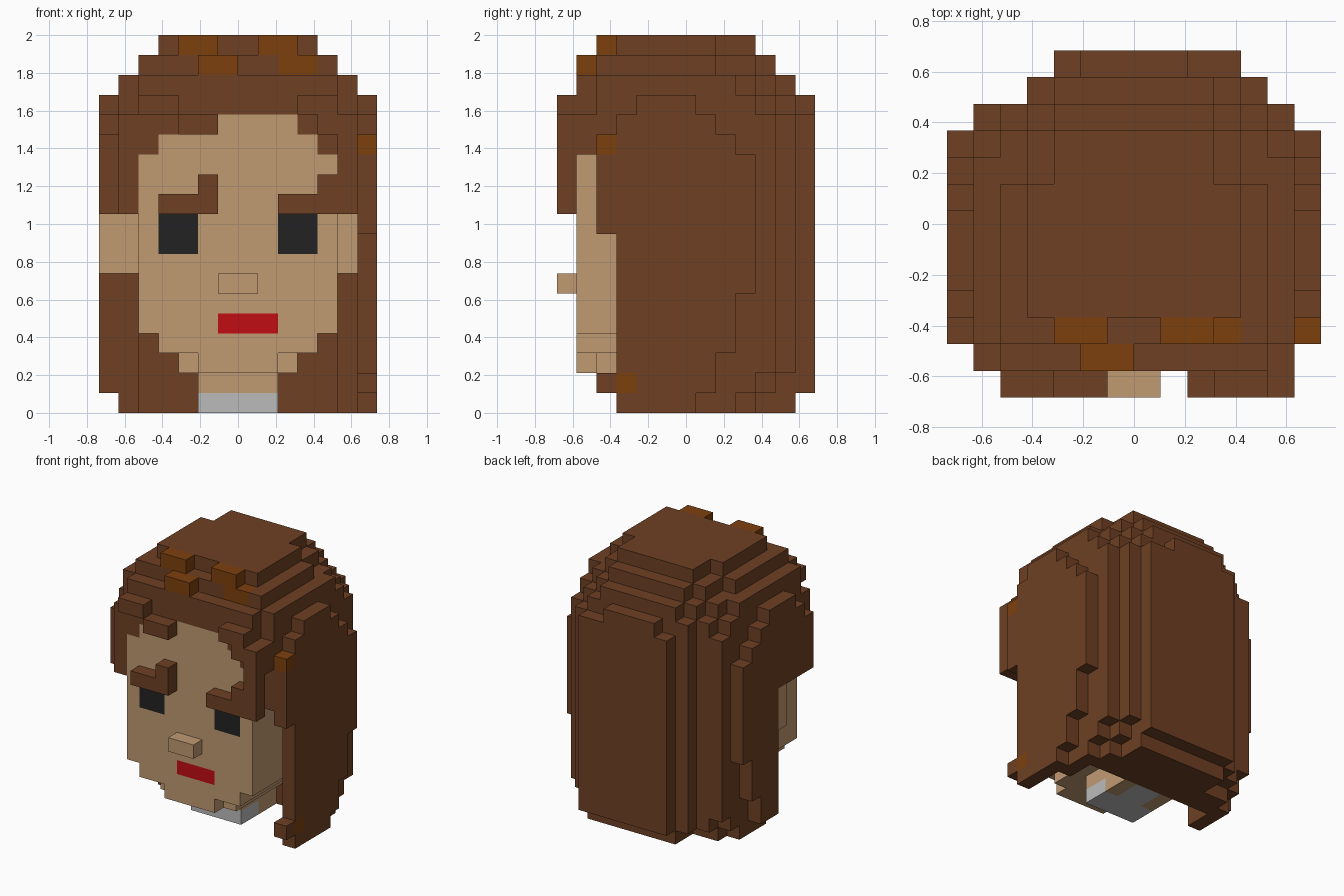
import bpy
import bmesh
from mathutils import Vector

if "Cube" in bpy.data.objects:
    bpy.data.objects.remove(bpy.data.objects["Cube"], do_unlink=True)

UNIT = 2 / 19          # edge of one block
cells = {}             # grid position -> (part name, material name)


def make_material(name, red, green, blue):
    colour = (red, green, blue, 1)
    material = bpy.data.materials.new(name)
    material.use_nodes = True
    material.diffuse_color = colour
    material.node_tree.nodes["Principled BSDF"].inputs["Base Color"].default_value = colour
    return material


materials = {
    "brown": make_material("brown", .156, .051, .017),
    "chestnut": make_material("chestnut", .205, .051, .004),
    "skin": make_material("skin", .53, .325, .17),
    "black": make_material("black", .016, .016, .016),
    "red": make_material("red", .53, .004, .006),
    "white": make_material("white", .5, .5, .5),
}


def block(part, material, x, y, z, mirror=False):
    """Fill a box of grid cells; later boxes replace earlier ones."""
    for i in range(*x):
        for j in range(*y):
            for k in range(*z):
                cells[i, j, k] = (part, material)
                if mirror:
                    cells[-1 - i, j, k] = (part, material)


def hair(x, y, z, mirror=False, material="brown", part="hair"):
    block(part, material, x, y, z, mirror)


# Skull and face, with a stepped jaw
block("face", "skin", x=(-5, 5), y=(1, 8), z=(4, 13))
block("face", "skin", x=(-4, 4), y=(1, 8), z=(13, 15))
block("face", "skin", x=(-4, 4), y=(1, 8), z=(3, 4))
block("face", "skin", x=(-3, 3), y=(2, 8), z=(2, 3))
block("face", "skin", x=(-2, 2), y=(1, 2), z=(2, 3))
block("nose", "skin", x=(-1, 1), y=(0, 1), z=(6, 7))
block("eyes", "black", x=(2, 4), y=(1, 2), z=(8, 10), mirror=True)
block("mouth", "red", x=(-1, 2), y=(1, 2), z=(4, 5))

# Neck and collar
block("neck", "skin", x=(-2, 2), y=(4, 8), z=(0, 2))
block("collar", "white", x=(-2, 2), y=(4, 6), z=(0, 1))
block("collar", "white", x=(-1, 1), y=(6, 8), z=(0, 1))

# Back of the hair
hair(x=(-5, 5), y=(8, 11), z=(1, 16))
hair(x=(-5, 5), y=(8, 10), z=(0, 1))
hair(x=(-4, 4), y=(8, 12), z=(1, 16))
hair(x=(4, 5), y=(8, 12), z=(2, 15))
hair(x=(-3, 4), y=(12, 13), z=(1, 15))
hair(x=(-2, 2), y=(12, 13), z=(15, 16))
hair(x=(-3, 4), y=(10, 12), z=(0, 1))

# Crown, stepping in towards the top
hair(x=(-5, 5), y=(1, 11), z=(15, 16))
hair(x=(-5, 5), y=(1, 10), z=(16, 17))
hair(x=(-4, 4), y=(8, 11), z=(16, 17))
hair(x=(-3, 3), y=(8, 12), z=(16, 17))
hair(x=(-5, 5), y=(2, 8), z=(17, 18))
hair(x=(-4, 4), y=(8, 10), z=(17, 18))
hair(x=(-3, 3), y=(8, 11), z=(17, 18))
hair(x=(-4, 4), y=(3, 8), z=(18, 19))
hair(x=(-3, 3), y=(8, 10), z=(18, 19))

# Inner side layer
hair(x=(5, 6), y=(2, 9), z=(16, 17), mirror=True)
hair(x=(5, 6), y=(2, 10), z=(15, 16), mirror=True)
hair(x=(5, 6), y=(1, 11), z=(14, 15), mirror=True)
hair(x=(5, 6), y=(2, 11), z=(10, 14), mirror=True)
hair(x=(5, 6), y=(6, 11), z=(2, 10), mirror=True)
hair(x=(5, 6), y=(6, 10), z=(1, 2), mirror=True)
hair(x=(5, 6), y=(6, 9), z=(0, 1), mirror=True)

# Outer side layer: rounded panels
hair(x=(6, 7), y=(4, 7), z=(15, 16), mirror=True)
hair(x=(6, 7), y=(3, 8), z=(14, 15), mirror=True)
hair(x=(6, 7), y=(2, 9), z=(13, 14), mirror=True)
hair(x=(6, 7), y=(2, 10), z=(10, 13), mirror=True)
hair(x=(6, 7), y=(6, 10), z=(6, 10), mirror=True)
hair(x=(6, 7), y=(6, 9), z=(3, 6), mirror=True)
hair(x=(6, 7), y=(6, 8), z=(1, 3), mirror=True)

# The left panel hangs further forward
hair(x=(6, 7), y=(2, 6), z=(9, 10))
hair(x=(6, 7), y=(3, 6), z=(1, 9))
hair(x=(6, 7), y=(2, 3), z=(1, 2))
hair(x=(6, 7), y=(3, 7), z=(0, 1))

# Ears
block("ears", "skin", x=(5, 6), y=(5, 6), z=(7, 10), mirror=True)
block("ears", "skin", x=(-7, -6), y=(5, 6), z=(7, 10))

# Fringe around the forehead
hair(x=(-5, -1), y=(1, 8), z=(14, 15))
hair(x=(3, 5), y=(1, 8), z=(14, 15))
hair(x=(4, 5), y=(1, 8), z=(13, 14), mirror=True)
hair(x=(-6, -5), y=(1, 2), z=(10, 14))
hair(x=(-3, -1), y=(0, 1), z=(14, 15))
hair(x=(-5, -3), y=(0, 1), z=(15, 16))
hair(x=(3, 5), y=(0, 1), z=(15, 16))
hair(x=(4, 6), y=(0, 1), z=(14, 15))
hair(x=(5, 6), y=(0, 1), z=(12, 14))
hair(x=(5, 6), y=(1, 2), z=(13, 14))

# Eyebrows
hair(x=(-4, -1), y=(0, 1), z=(10, 11), part="right_eyebrow")
hair(x=(-2, -1), y=(0, 1), z=(11, 12), part="right_eyebrow")
hair(x=(2, 6), y=(0, 1), z=(10, 11), part="left_eyebrow")
hair(x=(4, 6), y=(0, 1), z=(11, 12), part="left_eyebrow")

# Lighter strands
hair(x=(1, 3), y=(2, 3), z=(18, 19), mirror=True, material="chestnut")
hair(x=(2, 4), y=(2, 3), z=(17, 18), material="chestnut")
hair(x=(-2, 0), y=(1, 2), z=(17, 18), material="chestnut")
hair(x=(6, 7), y=(2, 3), z=(13, 14), material="chestnut")
hair(x=(6, 7), y=(3, 4), z=(1, 2), material="chestnut")


def build_part(part):
    """Make one mesh from the exposed sides of a part's cells."""
    mesh = bmesh.new()
    names = sorted({m for p, m in cells.values() if p == part})
    for cell, (owner, material) in cells.items():
        if owner != part:
            continue
        centre = Vector(cell) + Vector((.5, -6, .5))
        for axis in range(3):
            for sign in (-1, 1):
                normal = Vector((0, 0, 0))
                normal[axis] = sign
                neighbour = tuple(int(c + n) for c, n in zip(cell, normal))
                if neighbour in cells:
                    continue
                side = Vector((0, 0, 0))
                side[(axis + 1) % 3] = .5
                up = normal.cross(side)
                middle = centre + normal / 2
                corners = (-side - up, side - up, side + up, up - side)
                face = mesh.faces.new(
                    [mesh.verts.new((middle + c) * UNIT) for c in corners])
                face.material_index = names.index(material)
    bmesh.ops.remove_doubles(mesh, verts=mesh.verts[:], dist=UNIT / 100)
    data = bpy.data.meshes.new(part)
    mesh.to_mesh(data)
    mesh.free()
    for name in names:
        data.materials.append(materials[name])
    bpy.context.collection.objects.link(bpy.data.objects.new(part, data))


for part_name in sorted({p for p, m in cells.values()}):
    build_part(part_name)
